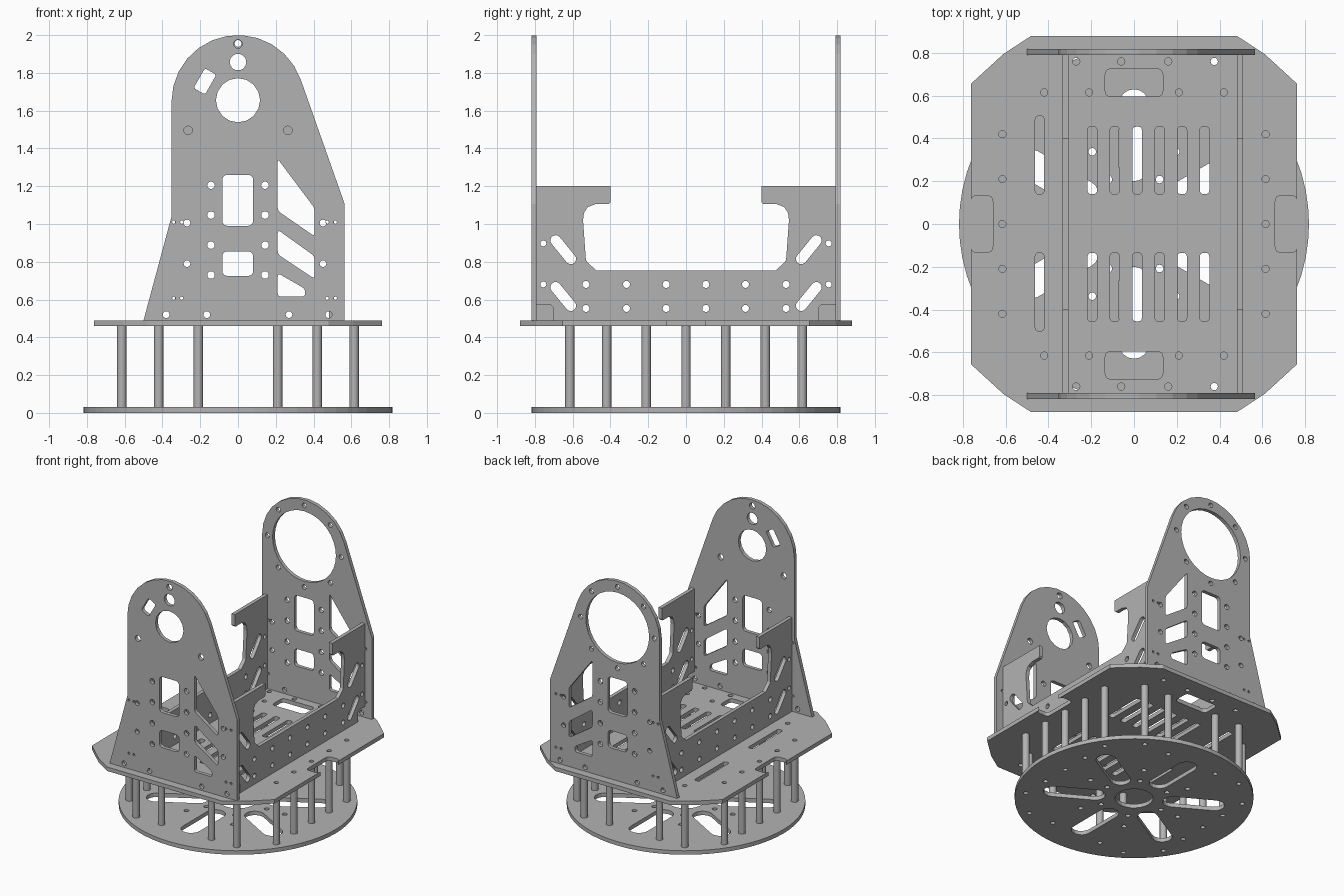
import bpy, bmesh
from math import sin, cos, pi, radians
from mathutils import Matrix, Vector

cube = bpy.data.objects.get("Cube")
if cube:
    bpy.data.objects.remove(cube, do_unlink=True)

grey = bpy.data.materials.new("plate_grey")
grey.use_nodes = True
COLOUR = (0.45, 0.45, 0.45, 1)
grey.diffuse_color = COLOUR
grey.node_tree.nodes["Principled BSDF"].inputs["Base Color"].default_value = COLOUR


# Profile helpers, all returning lists of 2D points
def arc(x, y, r, start, end, n):
    return [(x + r * cos(radians(start + (end - start) * i / n)),
             y + r * sin(radians(start + (end - start) * i / n))) for i in range(n + 1)]


def circle(x, y, r, n=12):
    return arc(x, y, r, 0, 360, n)[:-1]


def rounded(points, r, steps=4):
    out = []
    for i, p in enumerate(points):
        p = Vector(p)
        a, b = Vector(points[i - 1]) - p, Vector(points[(i + 1) % len(points)]) - p
        a = p + a.normalized() * min(r, a.length * 0.45)
        b = p + b.normalized() * min(r, b.length * 0.45)
        for k in range(steps + 1):
            t = k / steps
            out.append(tuple(a * (1 - t) ** 2 + p * 2 * t * (1 - t) + b * t * t))
    return out


def rect(x0, x1, y0, y1, r):
    return rounded([(x0, y0), (x1, y0), (x1, y1), (x0, y1)], r)


def capsule(p, q, r):
    d = Vector(q) - Vector(p)
    a = Vector((1, 0)).angle_signed(d) * -180 / pi
    return arc(*q, r, a - 90, a + 90, 8) + arc(*p, r, a + 90, a + 270, 8)


def mirror_y(points):
    return [(x, -y) for x, y in points]


def mirror_x(points):
    return [(-x, y) for x, y in points]


# Flat plate with holes, centred on its thickness, placed by a matrix
def plate(name, outline, holes, thick, matrix):
    curve = bpy.data.curves.new(name + "_profile", 'CURVE')
    curve.dimensions = '2D'
    curve.fill_mode = 'BOTH'
    curve.extrude = thick / 2
    for loop in [outline] + holes:
        s = curve.splines.new('POLY')
        s.points.add(len(loop) - 1)
        for pt, (x, y) in zip(s.points, loop):
            pt.co = (x, y, 0, 1)
        s.use_cyclic_u = True
    tmp = bpy.data.objects.new(name + "_tmp", curve)
    bpy.context.scene.collection.objects.link(tmp)
    dg = bpy.context.evaluated_depsgraph_get()
    mesh = bpy.data.meshes.new_from_object(tmp.evaluated_get(dg))
    bpy.data.objects.remove(tmp, do_unlink=True)
    bpy.data.curves.remove(curve)
    mesh.name = name
    mesh.transform(matrix)
    bm = bmesh.new()
    bm.from_mesh(mesh)
    bmesh.ops.remove_doubles(bm, verts=bm.verts, dist=0.0001)
    bmesh.ops.recalc_face_normals(bm, faces=bm.faces)
    for f in bm.faces:
        f.smooth = False
    bm.to_mesh(mesh)
    bm.free()
    mesh.materials.clear()
    mesh.materials.append(grey)
    obj = bpy.data.objects.new(name, mesh)
    bpy.context.scene.collection.objects.link(obj)
    return obj


# Standoff positions
posts = [(s * 0.615, y) for s in (-1, 1) for y in (-0.42, -0.21, 0, 0.21, 0.42)]
posts += [(x, s * 0.615) for s in (-1, 1) for x in (-0.42, -0.21, 0.21, 0.42)]
post_holes = [circle(x, y, 0.017) for x, y in posts]

# Round base disc with radial slots
holes = [circle(0, 0, 0.13, 24)] + post_holes
for k in range(6):
    a, b = radians(30 + 60 * k), radians(60 * k)
    holes.append(capsule((0.27 * cos(a), 0.27 * sin(a)), (0.56 * cos(a), 0.56 * sin(a)), 0.07))
    for r in (0.24, 0.39):
        holes.append(circle(r * cos(b), r * sin(b), 0.018))
plate("base_disc", circle(0, 0, 0.818, 64), holes, 0.03, Matrix.Translation((0, 0, 0.015)))

# Deck plate with side notches
notch = rounded([(0.763, 0.133), (0.66, 0.133), (0.66, -0.133), (0.763, -0.133)], 0.03)
side = [(0.48, 0.88), (0.61, 0.795), (0.763, 0.655)] + notch
side += [(0.763, -0.655), (0.61, -0.795), (0.48, -0.88)]
holes = list(post_holes)
for i in range(6):
    x = -0.195 + 0.105 * i
    holes += [rect(x - 0.022, x + 0.022, 0.14, 0.455, 0.018),
              rect(x - 0.022, x + 0.022, -0.455, -0.135, 0.018)]
holes += [rect(-0.462, -0.42, 0.14, 0.505, 0.018), rect(-0.462, -0.42, -0.5, -0.135, 0.018)]
for s in (-1, 1):
    window = rect(-0.135, 0.135, 0.595, 0.725, 0.03)
    holes.append(window if s > 0 else mirror_y(window))
    holes += [circle(x, s * 0.76, 0.017) for x in (-0.27, -0.06, 0.16, 0.375)]
plate("deck_plate", side + mirror_x(side)[::-1], holes, 0.03, Matrix.Translation((0, 0, 0.475)))

# Standoff columns between disc and deck
bm = bmesh.new()
for x, y in posts:
    bmesh.ops.create_cone(bm, cap_ends=True, segments=16, radius1=0.025, radius2=0.025,
                          depth=0.43, matrix=Matrix.Translation((x, y, 0.245)))
mesh = bpy.data.meshes.new("standoffs")
bm.to_mesh(mesh)
bm.free()
mesh.materials.append(grey)
standoffs = bpy.data.objects.new("standoffs", mesh)
bpy.context.scene.collection.objects.link(standoffs)
bpy.context.view_layer.objects.active = standoffs
standoffs.select_set(True)
bpy.ops.object.shade_smooth_by_angle()

# Tall end plates: shared outline and cutouts
TOP = 1.648
outline = [(-0.5, 0.49), (0.565, 0.49), (0.565, 1.105)]
outline += arc(0, TOP, 0.352, 19, 180, 12) + [(-0.352, 1.04)]
shared = [rect(-0.083, 0.08, 0.99, 1.26, 0.03), rect(-0.083, 0.08, 0.725, 0.855, 0.03)]
shared += [circle(x, z, 0.02) for x in (-0.143, 0.143) for z in (0.73, 0.888, 1.047, 1.205)]
shared += [circle(x, z, 0.018) for x in (-0.27, 0.45) for z in (0.79, 1.005)]
shared += [circle(x, z, 0.009, 8) for x in (-0.34, -0.298, 0.472, 0.515) for z in (0.607, 1.01)]
shared += [circle(x, 0.52, 0.018) for x in (-0.38, -0.165, 0.27, 0.48)]
shared += [rounded(p, 0.02) for p in (
    [(0.21, 1.345), (0.405, 1.085), (0.405, 0.935), (0.21, 1.07)],
    [(0.21, 0.97), (0.405, 0.83), (0.405, 0.71), (0.21, 0.84)],
    [(0.21, 0.74), (0.355, 0.657), (0.355, 0.615), (0.21, 0.615)])]

front = [circle(0, 1.655, 0.117, 16), circle(0, 1.857, 0.044, 14)]
front += [circle(0.305 * cos(a), TOP + 0.305 * sin(a), 0.023)
          for a in (pi / 2, -pi / 6, -5 * pi / 6)]
front.append(rounded([(-0.175, 1.825), (-0.115, 1.79), (-0.175, 1.685), (-0.235, 1.72)], 0.015))

back = [circle(0, TOP, 0.265, 32)]
back += [circle(0.308 * cos(k * pi / 4), TOP + 0.308 * sin(k * pi / 4), 0.018) for k in range(8)]

upright = Matrix.Rotation(pi / 2, 4, 'X')
for name, y, extra in (("front_plate", -0.805, front), ("back_plate", 0.805, back)):
    plate(name, outline, shared + extra, 0.028, Matrix.Translation((0, y, 0)) @ upright)

# Side plates with a deep central opening; one has relieved lower corners
hook = [(0.792, 1.2), (0.4, 1.2), (0.4, 1.115), (0.41, 1.105), (0.48, 1.105), (0.52, 1.09),
        (0.54, 1.06), (0.545, 1.02), (0.53, 0.81), (0.52, 0.795), (0.475, 0.755)]
holes = [circle(y, z, 0.019) for y in (-0.53, -0.315, -0.105, 0.105, 0.315, 0.53)
         for z in (0.553, 0.68)]
for flip in (list, mirror_x):
    holes += [flip(p) for p in (capsule((0.69, 0.913), (0.61, 0.815), 0.028),
                                capsule((0.69, 0.665), (0.61, 0.567), 0.028),
                                circle(0.755, 0.897, 0.016), circle(0.755, 0.68, 0.016))]
relief = [(0.705, 0.49), (0.705, 0.56), (0.69 + 0.03, 0.575), (0.792, 0.575)]
sideways = Matrix(((0, 0, 1, 0), (1, 0, 0, 0), (0, 1, 0, 0), (0, 0, 0, 1)))
for name, x, foot in (("left_side_plate", 0.495, relief), ("right_side_plate", -0.32, [(0.792, 0.49)])):
    half = foot + hook
    plate(name, half + mirror_x(half)[::-1], holes, 0.028,
          Matrix.Translation((x, 0, 0)) @ sideways)
